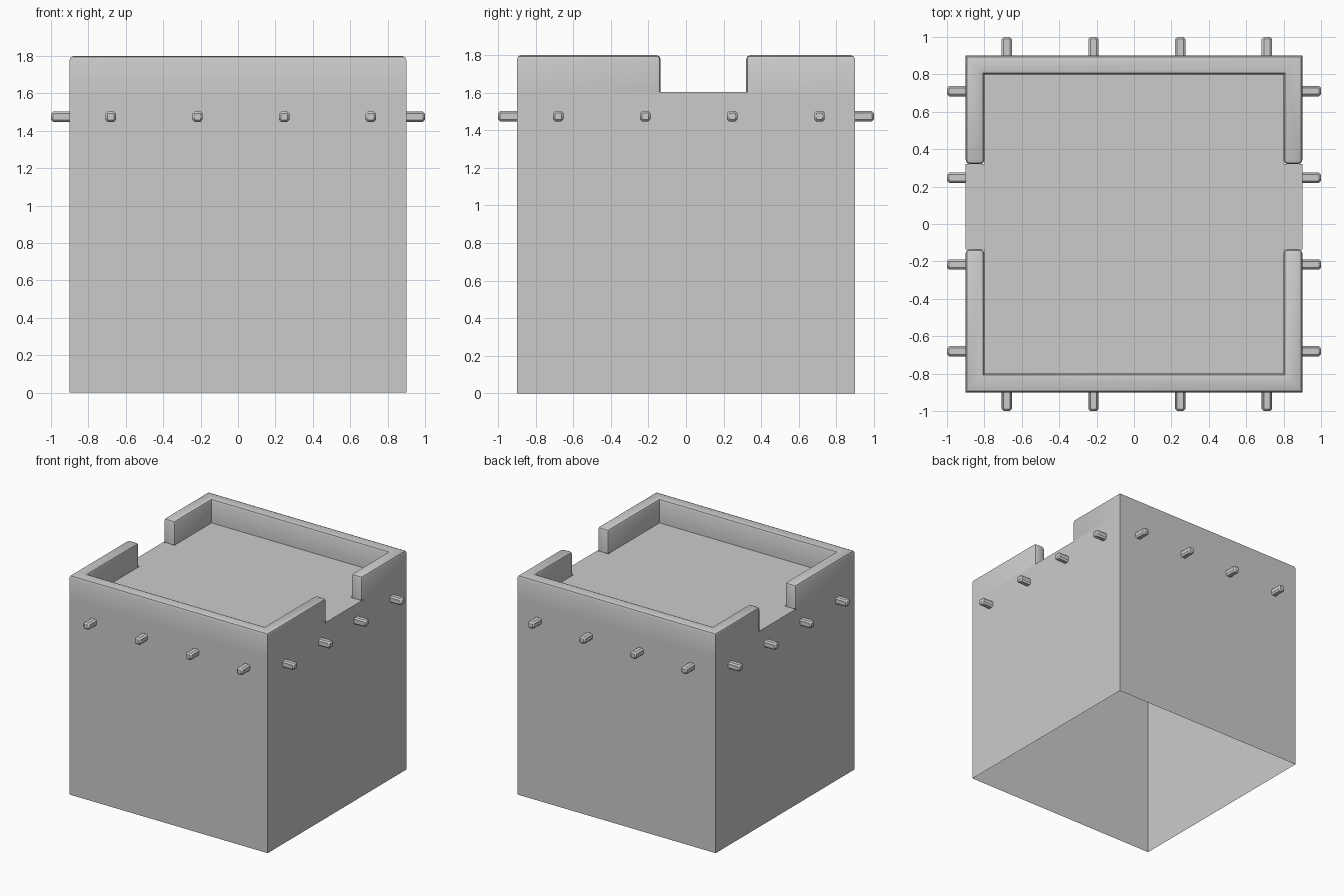
import bpy, bmesh

if "Cube" in bpy.data.objects:
    bpy.data.objects.remove(bpy.data.objects["Cube"])

OUT, INN = 0.9, 0.8            # outer and inner half widths of the parapet
ROOF, TOP = 1.605, 1.8         # roof level and parapet top
GAP = (-0.135, 0.32)           # side openings along y
BEAMS = [-0.68 + 0.4635 * i for i in range(4)]


def finish(bm, name, angle=0.7):
    bmesh.ops.recalc_face_normals(bm, faces=bm.faces[:])
    mesh = bpy.data.meshes.new(name)
    bm.to_mesh(mesh)
    bm.free()
    ob = bpy.data.objects.new(name, mesh)
    bpy.context.collection.objects.link(ob)
    bpy.ops.object.select_all(action='DESELECT')
    ob.select_set(True)
    bpy.context.view_layer.objects.active = ob
    bpy.ops.object.shade_smooth_by_angle(angle=angle)
    return ob


def prism_sides(bm, outline, z0, z1):
    lo = [bm.verts.new((x, y, z0)) for x, y in outline]
    hi = [bm.verts.new((x, y, z1)) for x, y in outline]
    n = len(outline)
    for i in range(n):
        j = (i + 1) % n
        bm.faces.new((lo[i], lo[j], hi[j], hi[i]))
    return hi


# Parapet: two U-shaped pieces with rounded tops and opening ends
bm = bmesh.new()
for s, e in ((-1, GAP[0]), (1, GAP[1])):
    u = [(OUT, e), (OUT, s * OUT), (-OUT, s * OUT), (-OUT, e),
         (-INN, e), (-INN, s * INN), (INN, s * INN), (INN, e)]
    hi = prism_sides(bm, u, ROOF, TOP)
    # top split at the mitred corners
    for q in ((0, 1, 6, 7), (1, 2, 5, 6), (2, 3, 4, 5)):
        bm.faces.new([hi[k] for k in q])


def rounded(edge):
    a, b = (v.co for v in edge.verts)
    if min(a.z, b.z) > TOP - 0.01:
        return len({round(f.normal.z) for f in edge.link_faces}) > 1
    at_gap = any(abs(a.y - g) < 1e-4 and abs(b.y - g) < 1e-4 for g in GAP)
    return at_gap and abs(a.z - b.z) > 0.1


bmesh.ops.recalc_face_normals(bm, faces=bm.faces[:])
bm.normal_update()
bmesh.ops.bevel(bm, geom=[e for e in bm.edges if rounded(e)], offset=0.022,
                segments=2, profile=0.5, affect='EDGES', clamp_overlap=True)

# Outer walls, open underneath, welded to the parapet
prism_sides(bm, [(-OUT, -OUT), (OUT, -OUT), (OUT, OUT), (-OUT, OUT)], 0, ROOF)
bmesh.ops.remove_doubles(bm, verts=bm.verts[:], dist=1e-4)
finish(bm, "walls_and_parapet")

# Flat roof reaching out through both openings
bm = bmesh.new()
half = [(INN, -INN), (INN, GAP[0]), (OUT, GAP[0]),
        (OUT, GAP[1]), (INN, GAP[1]), (INN, INN)]
outline = half + [(-x, y) for x, y in reversed(half)]
bm.faces.new([bm.verts.new((x, y, ROOF)) for x, y in outline])
finish(bm, "roof")

# Roof beams running through the walls in both directions
for axis in (0, 1):
    for i, p in enumerate(BEAMS):
        bm = bmesh.new()
        bmesh.ops.create_cube(bm, size=1)
        size = [0.055, 0.055, 0.055]
        size[axis] = 2.0
        bmesh.ops.scale(bm, vec=size, verts=bm.verts[:])
        bmesh.ops.bevel(bm, geom=bm.edges[:], offset=0.011, segments=1,
                        affect='EDGES')
        ob = finish(bm, f"roof_beam_{'xy'[axis]}_{i + 1}")
        ob.location = (0, p, 1.475) if axis == 0 else (p, 0, 1.475)
